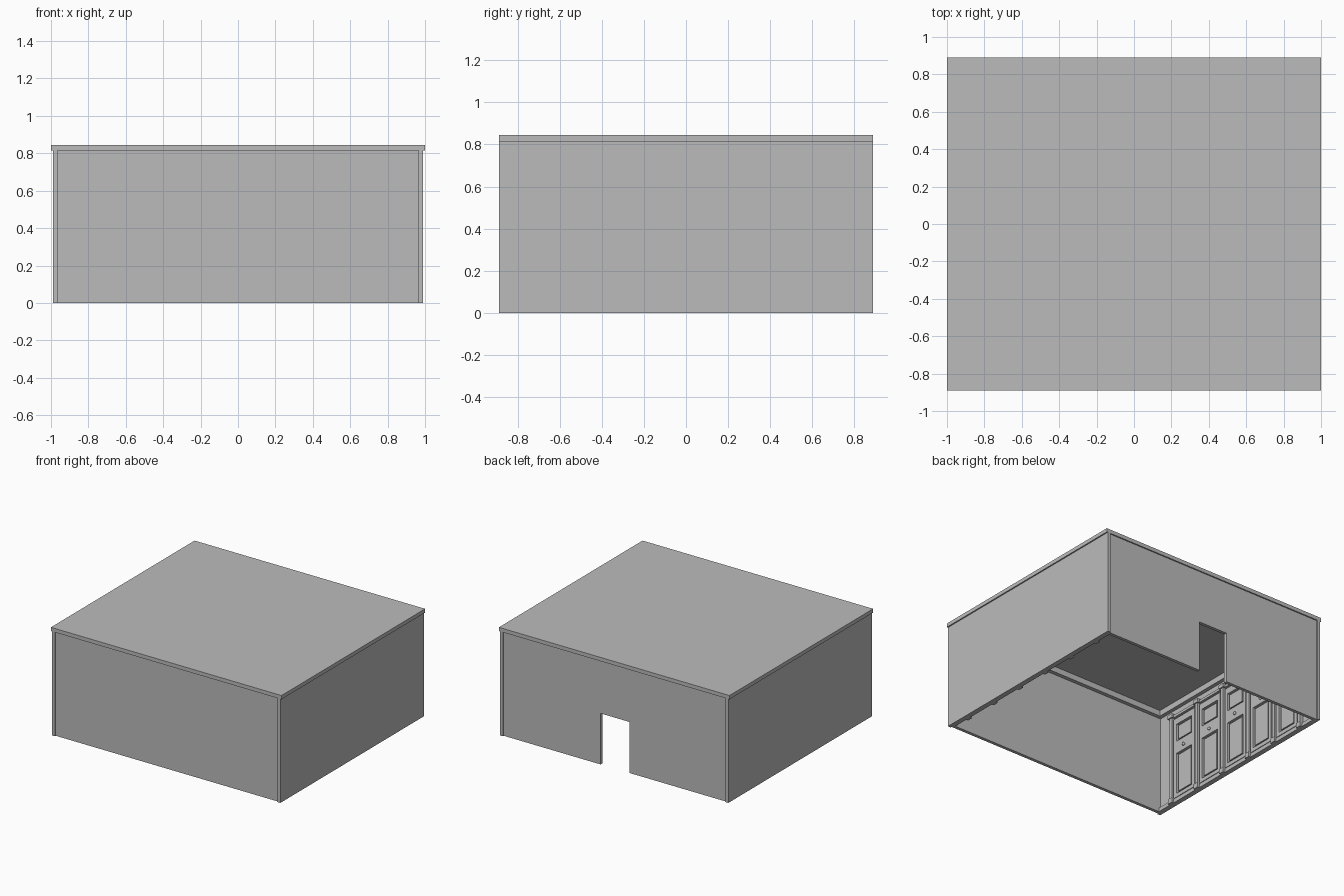
import bpy, bmesh
from mathutils import Matrix, Vector

cube = bpy.data.objects.get("Cube")
if cube:
    bpy.data.objects.remove(cube, do_unlink=True)

grey = bpy.data.materials.new("plain grey")
grey.use_nodes = True
grey.diffuse_color = (0.5, 0.5, 0.5, 1)
grey.node_tree.nodes["Principled BSDF"].inputs["Base Color"].default_value = (0.5, 0.5, 0.5, 1)

W, D, H = 0.99, 0.89, 0.845      # half width, half depth, height
T = 0.025                        # wall thickness
EAVE = 0.815                     # underside of the roof
INNER = W - T                    # inner face of the side walls


def add_object(name, bm):
    bmesh.ops.recalc_face_normals(bm, faces=bm.faces)
    mesh = bpy.data.meshes.new(name)
    bm.to_mesh(mesh)
    bm.free()
    mesh.materials.append(grey)
    obj = bpy.data.objects.new(name, mesh)
    bpy.context.collection.objects.link(obj)
    return obj


def add_box(bm, x, y, z):
    """Box between pairs of limits on each axis."""
    size = Vector((x[1] - x[0], y[1] - y[0], z[1] - z[0]))
    mid = Vector((sum(x), sum(y), sum(z))) / 2
    bmesh.ops.create_cube(bm, size=1, matrix=Matrix.Translation(mid) @ Matrix.Diagonal(size).to_4x4())


def boxes(name, *limits):
    bm = bmesh.new()
    for lim in limits:
        add_box(bm, *lim)
    return add_object(name, bm)


def wall_profile(name, outline, y0, y1):
    """Extrude an x-z outline through the wall thickness."""
    bm = bmesh.new()
    face = bm.faces.new([bm.verts.new((x, y0, z)) for x, z in outline])
    out = bmesh.ops.extrude_face_region(bm, geom=[face], use_keep_orig=True)
    verts = [v for v in out["geom"] if isinstance(v, bmesh.types.BMVert)]
    bmesh.ops.translate(bm, verts=verts, vec=(0, y1 - y0, 0))
    return add_object(name, bm)


# Roof slab, overhanging the sides
boxes("roof", ((-1, 1), (-D, D), (EAVE, H)))

# Front and back walls, set slightly back between the side walls
face_y = D - 0.01
wall_profile("front_wall", [(-INNER, 0), (INNER, 0), (INNER, EAVE), (-INNER, EAVE)],
             -face_y, -face_y + T)
door, lintel = 0.125, 0.40
wall_profile("back_wall", [(-INNER, 0), (-door, 0), (-door, lintel), (door, lintel), (door, 0),
                           (INNER, 0), (INNER, EAVE), (-INNER, EAVE)], face_y - T, face_y)

# Cornices under the ceiling on the front and back walls
in_y = face_y - T
for name, s in (("front", -1), ("back", 1)):
    boxes(name + "_cornice", ((-INNER, INNER), sorted((s * in_y, s * (in_y - 0.03))), (0.77, EAVE)))

PITCH, HALF = 0.285, 0.115       # door spacing and half width
for side, s in (("left", 1), ("right", -1)):

    def depth(a, b):
        """Limits measured inwards from this side wall."""
        return sorted((s * (INNER - a), s * (INNER - b)))

    boxes(side + "_wall", (sorted((s * W, s * INNER)), (-D, D), (0, EAVE)))
    boxes(side + "_cornice", (depth(0, 0.03), (-in_y, in_y), (0.77, EAVE)))
    boxes(side + "_skirting", (depth(0, 0.015), (-in_y, in_y), (0.0, 0.03)))

    # Row of framed doors with two panels each
    for i in range(5):
        y = (i - 2) * PITCH
        d = depth(0, 0.02)
        tag = f"{side}_door_{i + 1}"
        stile = HALF - 0.03
        boxes(tag + "_frame",
              (d, (y - HALF, y - stile), (0.03, 0.68)),
              (d, (y + stile, y + HALF), (0.03, 0.68)),
              *[(d, (y - stile, y + stile), z) for z in ((0.03, 0.06), (0.39, 0.49), (0.63, 0.68))])
        boxes(tag + "_panels",
              *[(depth(0, 0.014), (y - stile + 0.015, y + stile - 0.015), z)
                for z in ((0.075, 0.375), (0.505, 0.615))])
        # Round knob on the middle rail
        bm = bmesh.new()
        bmesh.ops.create_uvsphere(bm, u_segments=10, v_segments=6, radius=0.012,
                                  matrix=Matrix.Translation((s * (INNER - 0.026), y, 0.43)))
        knob = add_object(tag + "_knob", bm)
        for p in knob.data.polygons:
            p.use_smooth = True

    # Pilasters between the doors, with a base and a cap
    for i in range(6):
        y = (i - 2.5) * PITCH
        boxes(f"{side}_pilaster_{i + 1}",
              (depth(0, 0.025), (y - 0.015, y + 0.015), (0.04, 0.70)),
              (depth(0, 0.032), (y - 0.022, y + 0.022), (0.0, 0.04)),
              (depth(0, 0.035), (y - 0.025, y + 0.025), (0.70, 0.73)))

    # Rail running over the doors
    boxes(side + "_top_rail", (depth(0, 0.018), (-2.5 * PITCH, 2.5 * PITCH), (0.70, 0.72)))
